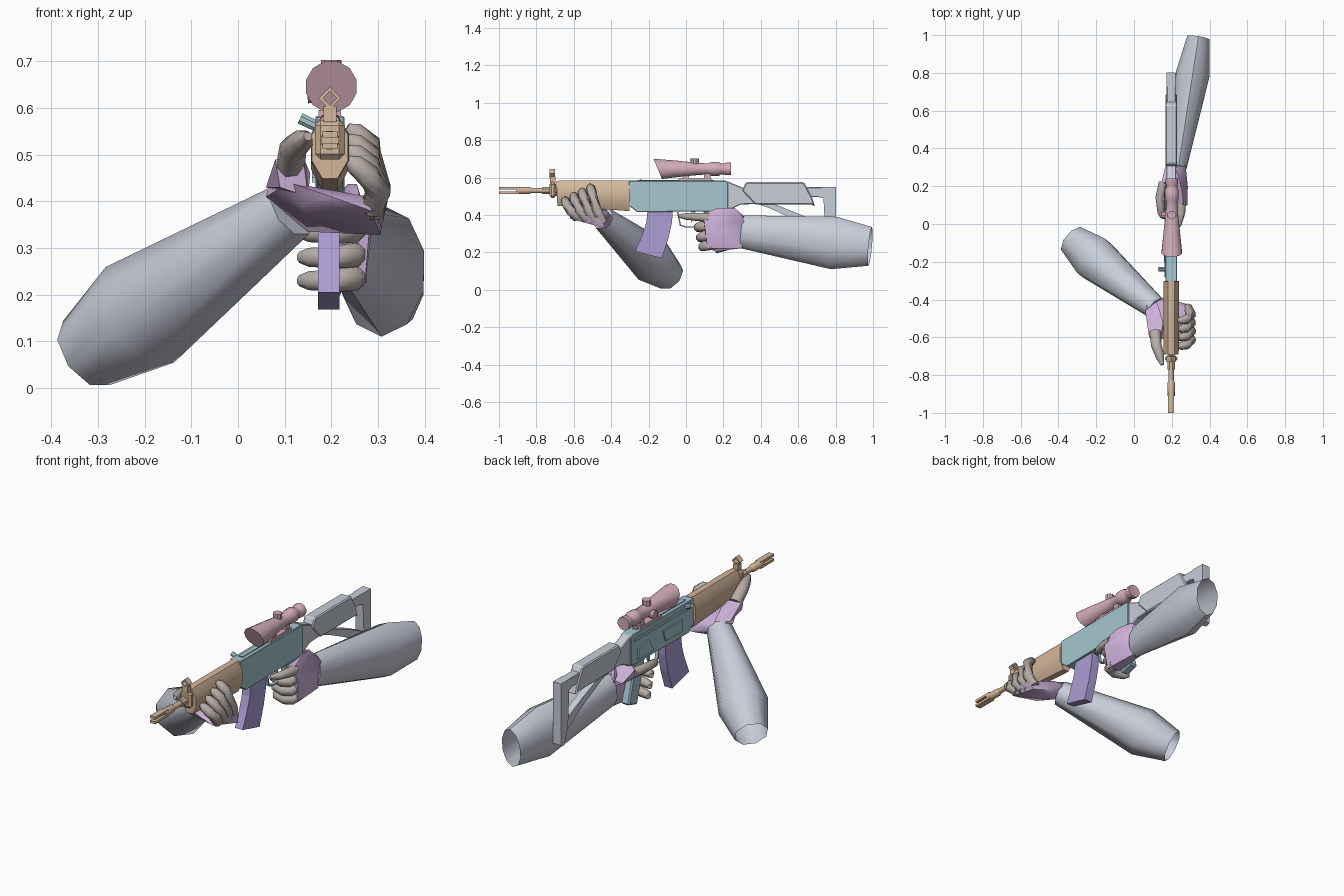
import bpy, bmesh, math
from mathutils import Vector

GX = 0.197  # centre line of the rifle


def material(name, r, g, b):
    m = bpy.data.materials.new(name)
    lin = [((c / 255 + 0.055) / 1.055) ** 2.4 for c in (r, g, b)]
    m.diffuse_color = (*lin, 1)
    return m


TAN = material("tan", 212, 184, 156)
TEAL = material("teal", 166, 198, 208)
VIOLET = material("violet", 172, 157, 212)
GREY = material("grey", 200, 205, 217)
PINK = material("pink", 212, 174, 186)
SKIN = material("warm grey", 183, 173, 168)
LILAC = material("lilac", 206, 178, 218)


def finish(name, bm, mat, smooth=0):
    bmesh.ops.recalc_face_normals(bm, faces=bm.faces)
    me = bpy.data.meshes.new(name)
    bm.to_mesh(me)
    bm.free()
    me.materials.append(mat)
    ob = bpy.data.objects.new(name, me)
    bpy.context.collection.objects.link(ob)
    if smooth:
        bpy.ops.object.select_all(action='DESELECT')
        ob.select_set(True)
        bpy.context.view_layer.objects.active = ob
        bpy.ops.object.shade_smooth_by_angle(angle=math.radians(smooth))
    return ob


def prism(name, yz, half, mat, x=GX, bevel=0.0):
    """Side profile extruded across x, with optional chamfer."""
    bm = bmesh.new()
    face = bm.faces.new([bm.verts.new((x - half, y, z)) for y, z in yz])
    new = bmesh.ops.extrude_face_region(bm, geom=[face])['geom']
    bmesh.ops.translate(bm, vec=(2 * half, 0, 0), verts=[v for v in new if isinstance(v, bmesh.types.BMVert)])
    if len(bm.faces) == len(yz) + 1:  # close the starting side
        bm.faces.new([v for v in bm.verts[:][:len(yz)]])
    ob = finish(name, bm, mat)
    if bevel:
        mod = ob.modifiers.new("chamfer", 'BEVEL')
        mod.width, mod.segments, mod.limit_method = bevel, 1, 'ANGLE'
    return ob


def box(name, x, y, z, mat):
    return prism(name, [(y[0], z[0]), (y[1], z[0]), (y[1], z[1]), (y[0], z[1])],
                 (x[1] - x[0]) / 2, mat, (x[0] + x[1]) / 2)


def tube(name, path, radii, mat, sides=8, caps=(True, True), smooth=35):
    """Loft rings along a path; a radius may be a (width, height) pair."""
    bm, rings = bmesh.new(), []
    pts = [Vector(p) for p in path]
    for i, p in enumerate(pts):
        t = (pts[min(i + 1, len(pts) - 1)] - pts[max(i - 1, 0)]).normalized()
        up = Vector((0, 0, 1)) if abs(t.z) < 0.9 else Vector((0, 1, 0))
        side = t.cross(up).normalized()
        up = side.cross(t)
        w, h = radii[i] if isinstance(radii[i], tuple) else (radii[i], radii[i])
        ring = []
        for k in range(sides):
            a = 2 * math.pi * (k + 0.5) / sides
            ring.append(bm.verts.new(p + side * w * math.cos(a) + up * h * math.sin(a)))
        rings.append(ring)
    for a, b in zip(rings, rings[1:]):
        for k in range(sides):
            j = (k + 1) % sides
            bm.faces.new((a[k], a[j], b[j], b[k]))
    if caps[0]:
        bm.faces.new(rings[0])
    if caps[1]:
        bm.faces.new(rings[-1])
    return finish(name, bm, mat, smooth)


def barrel(name, yr, z, mat, sides=12, x=GX, caps=(True, True)):
    """Turned part along y from (y, radius) pairs."""
    return tube(name, [(x, y, z) for y, r in yr], [r for y, r in yr], mat, sides, caps)


def finger(name, path, radii):
    return tube(name, path, radii, SKIN, 8, smooth=60)


def hull(name, pts, mat, smooth=50):
    bm = bmesh.new()
    for p in pts:
        bm.verts.new(p)
    res = bmesh.ops.convex_hull(bm, input=bm.verts)
    bmesh.ops.delete(bm, geom=[v for v in res['geom_interior'] if isinstance(v, bmesh.types.BMVert)], context='VERTS')
    return finish(name, bm, mat, smooth)


# --- barrel with forked muzzle and front sight
barrel("barrel", [(-0.88, 0.014), (-0.69, 0.014)], 0.531, TAN)
barrel("muzzle_sleeve", [(-0.91, 0.020), (-0.84, 0.020), (-0.825, 0.014)], 0.531, TAN)
for s in (-1, 1):
    box("muzzle_prong", (GX - 0.016, GX + 0.016), (-1.0, -0.89), sorted((0.531 + s * 0.006, 0.531 + s * 0.019)), TAN)
barrel("barrel_collar", [(-0.77, 0.021), (-0.72, 0.021)], 0.531, TAN, 8)
prism("sight_block", [(-0.73, 0.49), (-0.695, 0.49), (-0.695, 0.575), (-0.73, 0.575)], 0.032, TAN, bevel=0.012)
box("sight_post", (GX - 0.014, GX + 0.014), (-0.728, -0.698), (0.57, 0.605), TAN)
for sx in (-1, 1):
    for sz in (-1, 1):
        c = [(GX + sx * d, y, 0.621 + sz * h) for y in (-0.73, -0.70)
             for d, h in ((0.024, 0), (0.015, 0), (0, 0.024), (0, 0.015))]
        hull("sight_ring_side", c, TAN, 0)

# --- handguard: octagonal loft
tube("handguard", [(GX, -0.69, 0.515), (GX, -0.66, 0.516), (GX, -0.32, 0.503), (GX, -0.303, 0.503)],
     [(0.042, 0.072), (0.044, 0.075), (0.044, 0.088), (0.044, 0.088)], TAN, 8, smooth=50)

# --- receiver
prism("receiver", [(-0.305, 0.45), (-0.26, 0.415), (0.215, 0.42), (0.225, 0.44), (0.225, 0.575),
                   (0.21, 0.583), (-0.305, 0.583)], 0.031, TEAL, bevel=0.003)
box("top_rail", (GX - 0.012, GX + 0.012), (-0.26, 0.15), (0.58, 0.588), TEAL)
box("receiver_rib", (GX - 0.036, GX - 0.028), (-0.28, 0.2), (0.545, 0.56), TEAL)
prism("left_side_plate", [(-0.2, 0.45), (-0.06, 0.45), (-0.04, 0.51), (-0.2, 0.51)], 0.005, TEAL, GX - 0.033)
prism("left_lever_plate", [(0.04, 0.44), (0.17, 0.44), (0.17, 0.5), (0.08, 0.51)], 0.005, TEAL, GX - 0.033)
tube("charging_handle", [(0.185, -0.24, 0.553), (0.133, -0.24, 0.578)], [0.012, 0.013], TEAL, 8)

# --- trigger group and pistol grip
guard = [(-0.045, 0.415), (-0.03, 0.345), (0.0, 0.335), (0.10, 0.335), (0.115, 0.415)]
for (y0, z0), (y1, z1) in zip(guard, guard[1:]):
    tube("trigger_guard", [(GX, y0, z0), (GX, y1, z1)], [(0.012, 0.005)] * 2, TEAL, 4, smooth=0)
prism("trigger", [(0.03, 0.42), (0.05, 0.42), (0.045, 0.385), (0.025, 0.355), (0.03, 0.39)], 0.006, TEAL)
prism("pistol_grip", [(0.09, 0.43), (0.19, 0.43), (0.20, 0.34), (0.235, 0.215), (0.16, 0.193), (0.12, 0.33)],
      0.024, TEAL, bevel=0.007)

# --- curved magazine
prism("magazine", [(-0.205, 0.43), (-0.07, 0.43), (-0.075, 0.36), (-0.095, 0.27), (-0.13, 0.168),
                   (-0.272, 0.205), (-0.235, 0.29), (-0.212, 0.36)], 0.023, VIOLET, GX - 0.002)

# --- skeleton stock
prism("stock_neck", [(0.22, 0.58), (0.305, 0.545), (0.37, 0.545), (0.40, 0.46), (0.29, 0.455), (0.22, 0.42)],
      0.026, GREY, bevel=0.004)
prism("stock_comb", [(0.30, 0.53), (0.32, 0.575), (0.63, 0.575), (0.645, 0.548), (0.675, 0.49), (0.69, 0.445),
                     (0.67, 0.455), (0.37, 0.455)], 0.031, GREY, bevel=0.006)
prism("stock_top_bar", [(0.60, 0.548), (0.80, 0.548), (0.80, 0.495), (0.60, 0.495)], 0.024, GREY, bevel=0.004)
prism("butt_plate", [(0.71, 0.495), (0.725, 0.548), (0.803, 0.548), (0.803, 0.22), (0.775, 0.21), (0.745, 0.30),
                     (0.735, 0.49)], 0.024, GREY)
prism("stock_lower_bar", [(0.36, 0.465), (0.43, 0.465), (0.48, 0.455), (0.63, 0.395), (0.78, 0.325), (0.78, 0.26),
                          (0.60, 0.365), (0.45, 0.435)], 0.018, GREY)

# --- scope with slanted hood, turrets and mount
SX = 0.2
scope = barrel("scope_tube", [(-0.152, 0.056), (-0.06, 0.047), (0.06, 0.034), (0.12, 0.030), (0.135, 0.038),
                              (0.175, 0.038), (0.19, 0.030), (0.205, 0.030), (0.215, 0.035), (0.24, 0.035),
                              (0.238, 0.029), (0.225, 0.026)], 0.646, PINK, 12, SX)
for v in scope.data.vertices:
    if v.co.y < -0.14:
        v.co.y -= (v.co.z - 0.648) * 0.42
tube("scope_top_turret", [(SX, 0.047, 0.66), (SX, 0.047, 0.703)], [0.023] * 2, PINK, 10)
tube("scope_side_turret", [(SX, 0.047, 0.638), (0.148, 0.047, 0.632)], [0.022] * 2, PINK, 10)
prism("scope_mount", [(-0.04, 0.58), (0.135, 0.58), (0.135, 0.596), (-0.04, 0.596)], 0.024, PINK)
for y in (-0.02, 0.095):
    box("scope_mount_foot", (GX - 0.018, GX + 0.018), (y, y + 0.035), (0.59, 0.63), PINK)

# --- sleeves, open at the elbow end
tube("right_forearm", [(0.235, 0.30, 0.310), (0.31, 0.79, 0.25), (0.34, 0.985, 0.232)],
     [(0.046, 0.088), (0.094, 0.141), (0.062, 0.104)], GREY, 10, (True, False), 50)
tube("left_forearm", [(0.115, -0.445, 0.382), (-0.21, -0.182, 0.157), (-0.325, -0.085, 0.075)],
     [0.064, 0.126, 0.085], GREY, 8, (True, False), 50)

# --- right hand around the grip
hull("right_palm", [(0.215, 0.10, 0.40), (0.262, 0.09, 0.405), (0.282, 0.10, 0.345), (0.272, 0.115, 0.22),
                    (0.23, 0.16, 0.205), (0.262, 0.30, 0.222), (0.215, 0.31, 0.23), (0.285, 0.20, 0.32),
                    (0.272, 0.318, 0.36), (0.20, 0.32, 0.385), (0.235, 0.26, 0.437), (0.255, 0.17, 0.437),
                    (0.205, 0.22, 0.40), (0.22, 0.13, 0.22)], LILAC)
hull("right_thumb_base", [(0.235, 0.32, 0.38), (0.165, 0.30, 0.36), (0.145, 0.22, 0.41), (0.14, 0.19, 0.37),
                          (0.17, 0.22, 0.425), (0.22, 0.26, 0.43), (0.18, 0.22, 0.34), (0.22, 0.31, 0.33)], LILAC)
finger("right_thumb", [(0.155, 0.22, 0.39), (0.135, 0.14, 0.395), (0.143, 0.06, 0.385), (0.148, 0.035, 0.38)],
       [0.026, 0.023, 0.02, 0.010])
finger("right_index_finger", [(0.25, 0.12, 0.385), (0.25, 0.06, 0.39), (0.235, 0.0, 0.392), (0.215, -0.037, 0.395)],
       [0.027, 0.023, 0.019, 0.010])
for i, z in enumerate((0.333, 0.28, 0.23)):
    y = 0.012 * i
    finger("right_finger", [(0.252, 0.12 + y, z + 0.008), (0.247, 0.078 + y, z + 0.005), (0.21, 0.066 + y, z),
                            (0.155, 0.08 + y, z), (0.135, 0.10 + y, z)], [0.026, 0.028, 0.026, 0.022, 0.013])

# --- left hand under the handguard
hull("left_palm", [(0.065, -0.43, 0.43), (0.15, -0.39, 0.385), (0.15, -0.45, 0.335), (0.06, -0.48, 0.41),
                   (0.14, -0.60, 0.395), (0.11, -0.60, 0.44), (0.285, -0.62, 0.38), (0.31, -0.58, 0.405),
                   (0.305, -0.43, 0.328), (0.315, -0.46, 0.385), (0.22, -0.41, 0.345), (0.20, -0.62, 0.41),
                   (0.17, -0.42, 0.42)], LILAC)
hull("left_thumb_base", [(0.06, -0.46, 0.43), (0.12, -0.41, 0.43), (0.07, -0.53, 0.46), (0.08, -0.60, 0.49),
                         (0.14, -0.61, 0.495), (0.155, -0.52, 0.46), (0.15, -0.60, 0.41), (0.09, -0.60, 0.43)], LILAC)
finger("left_thumb", [(0.112, -0.575, 0.47), (0.118, -0.64, 0.513), (0.137, -0.70, 0.53), (0.15, -0.745, 0.54)],
       [0.032, 0.030, 0.025, 0.010])
for i in range(4):
    y = -0.58 + 0.045 * i
    z = 0.385 - 0.009 * i
    lift = 0.032 * i
    finger("left_finger", [(0.285, y, z), (0.301, y - 0.035, z + 0.035 + lift * 0.4), (0.280, y - 0.058, z + 0.07 + lift),
                           (0.250, y - 0.066, z + 0.095 + lift), (0.234, y - 0.068, z + 0.105 + lift)],
           [0.026, 0.028, 0.026, 0.022, 0.010])
